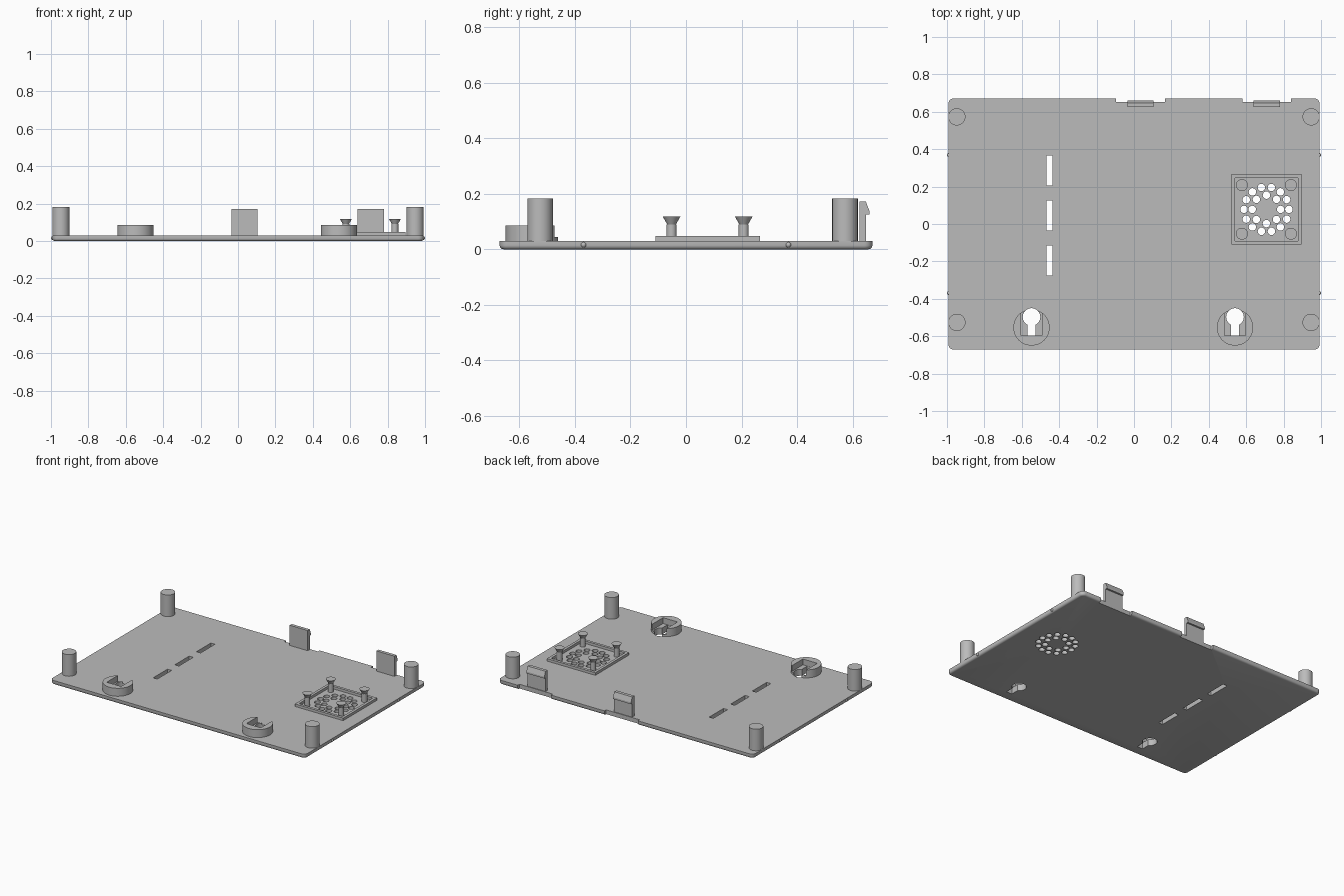
import bpy, bmesh, math
from mathutils import Matrix, Vector

cube = bpy.data.objects.get("Cube")
if cube:
    bpy.data.objects.remove(cube, do_unlink=True)

grey = bpy.data.materials.new("plain grey")
grey.use_nodes = True
GREY = (0.5, 0.5, 0.5, 1)
grey.diffuse_color = GREY
grey.node_tree.nodes["Principled BSDF"].inputs["Base Color"].default_value = GREY


def finish(name, bm, smooth=True):
    bmesh.ops.recalc_face_normals(bm, faces=bm.faces)
    mesh = bpy.data.meshes.new(name)
    bm.to_mesh(mesh)
    bm.free()
    mesh.materials.append(grey)
    obj = bpy.data.objects.new(name, mesh)
    bpy.context.collection.objects.link(obj)
    if smooth:
        shade(obj)
    return obj


def shade(obj):
    bpy.ops.object.select_all(action='DESELECT')
    obj.select_set(True)
    bpy.context.view_layer.objects.active = obj
    bpy.ops.object.shade_smooth_by_angle(angle=math.radians(35))


def add_box(bm, x0, x1, y0, y1, z0, z1):
    m = Matrix.Translation(((x0 + x1) / 2, (y0 + y1) / 2, (z0 + z1) / 2))
    m = m @ Matrix.Diagonal((x1 - x0, y1 - y0, z1 - z0, 1))
    bmesh.ops.create_cube(bm, size=1, matrix=m)


def add_cyl(bm, x, y, z0, z1, r, top=None, seg=32):
    bmesh.ops.create_cone(bm, cap_ends=True, segments=seg, radius1=r,
                          radius2=r if top is None else top, depth=z1 - z0,
                          matrix=Matrix.Translation((x, y, (z0 + z1) / 2)))


def cut(obj, bm):
    cutter = finish("cutter", bm, False)
    cutter.hide_render = True
    mod = obj.modifiers.new("cut", 'BOOLEAN')
    mod.operation = 'DIFFERENCE'
    mod.solver = 'EXACT'
    mod.object = cutter
    bpy.context.view_layer.objects.active = obj
    bpy.ops.object.modifier_apply(modifier=mod.name)
    bpy.data.objects.remove(cutter, do_unlink=True)


TOP = 0.03
W, D = 0.993, 0.672
KEY_X, KEY_Y = (-0.548, 0.54), -0.553
FAN_X, FAN_Y = 0.708, 0.078
CLIP_X = (0.035, 0.71)

# Base plate with rounded corners and a softened lower rim
bm = bmesh.new()
add_box(bm, -W, W, -D, D, 0, TOP)
upright = [e for e in bm.edges if abs(e.verts[0].co.z - e.verts[1].co.z) > 0.01]
bmesh.ops.bevel(bm, geom=upright, offset=0.03, segments=6, profile=0.5, affect='EDGES')
rim = [e for e in bm.edges if all(v.co.z < 0.001 for v in e.verts)]
bmesh.ops.bevel(bm, geom=rim, offset=0.014, segments=3, profile=0.5, affect='EDGES')
plate = finish("base_plate", bm, False)

# Rear notches and cable slots
bm = bmesh.new()
for x in CLIP_X:
    add_box(bm, x - 0.13, x + 0.13, 0.653, 0.75, -0.1, 0.1)
for y in (0.286, 0.045, -0.195):
    add_box(bm, -0.468, -0.436, y - 0.08, y + 0.08, -0.1, 0.1)
cut(plate, bm)

# Two rings of fan vent holes
bm = bmesh.new()
for count, radius in ((14, 0.12), (8, 0.076)):
    for i in range(count):
        a = math.tau * i / count
        add_cyl(bm, FAN_X + radius * math.cos(a), FAN_Y + radius * math.sin(a),
                -0.1, 0.1, 0.02, seg=20)
cut(plate, bm)


def cut_keyhole(obj, x):
    bm = bmesh.new()
    add_cyl(bm, x, -0.497, -0.1, 0.2, 0.047)
    cut(obj, bm)
    bm = bmesh.new()
    add_box(bm, x - 0.022, x + 0.022, -0.595, -0.5, -0.1, 0.2)
    cut(obj, bm)


# Hanging bosses: open channel above a thin floor, keyhole through both
for side, x in zip(("right", "left"), KEY_X):
    bm = bmesh.new()
    add_cyl(bm, x, KEY_Y, TOP, 0.086, 0.097, seg=48)
    boss = finish(side + "_hanging_boss", bm, False)
    bm = bmesh.new()
    add_box(bm, x - 0.056, x + 0.056, -0.597, -0.4, 0.045, 0.2)
    cut(boss, bm)
    cut_keyhole(boss, x)
    cut_keyhole(plate, x)
    shade(boss)
shade(plate)

# Corner posts
for side, x in (("right", -0.947), ("left", 0.947)):
    for end, y in (("front", -0.526), ("rear", 0.573)):
        bm = bmesh.new()
        add_cyl(bm, x, y, TOP - 0.01, 0.182, 0.046)
        finish(f"{end}_{side}_post", bm)

# Fan frame
bm = bmesh.new()
add_box(bm, FAN_X - 0.188, FAN_X + 0.188, FAN_Y - 0.188, FAN_Y + 0.188, TOP, 0.048)
frame = finish("fan_frame", bm, False)
bm = bmesh.new()
add_box(bm, FAN_X - 0.169, FAN_X + 0.169, FAN_Y - 0.169, FAN_Y + 0.169, 0, 0.1)
cut(frame, bm)

# Fan pegs with flared heads
for sx in (-1, 1):
    for sy in (-1, 1):
        x, y = FAN_X + 0.131 * sx, FAN_Y + 0.13 * sy
        bm = bmesh.new()
        add_cyl(bm, x, y, TOP - 0.01, 0.09, 0.018, seg=24)
        add_cyl(bm, x, y, 0.09, 0.118, 0.016, 0.032, seg=24)
        finish("fan_peg", bm)

# Rear snap clips: hooked profile extruded sideways
HOOK = ((0.625, 0.02), (0.648, 0.02), (0.648, 0.126), (0.661, 0.126),
        (0.661, 0.138), (0.648, 0.172), (0.625, 0.172))
for x in CLIP_X:
    bm = bmesh.new()
    face = bm.faces.new([bm.verts.new((x - 0.07, y, z)) for y, z in HOOK])
    out = bmesh.ops.extrude_face_region(bm, geom=[face])
    bmesh.ops.translate(bm, vec=Vector((0.14, 0, 0)),
                        verts=[g for g in out["geom"] if isinstance(g, bmesh.types.BMVert)])
    finish("rear_clip", bm, False)

# Side snap nubs
for x in (-0.99, 0.99):
    for y in (-0.369, 0.369):
        bm = bmesh.new()
        bmesh.ops.create_uvsphere(bm, u_segments=16, v_segments=10, radius=0.01,
                                  matrix=Matrix.Translation((x, y, 0.016)))
        finish("side_nub", bm)
